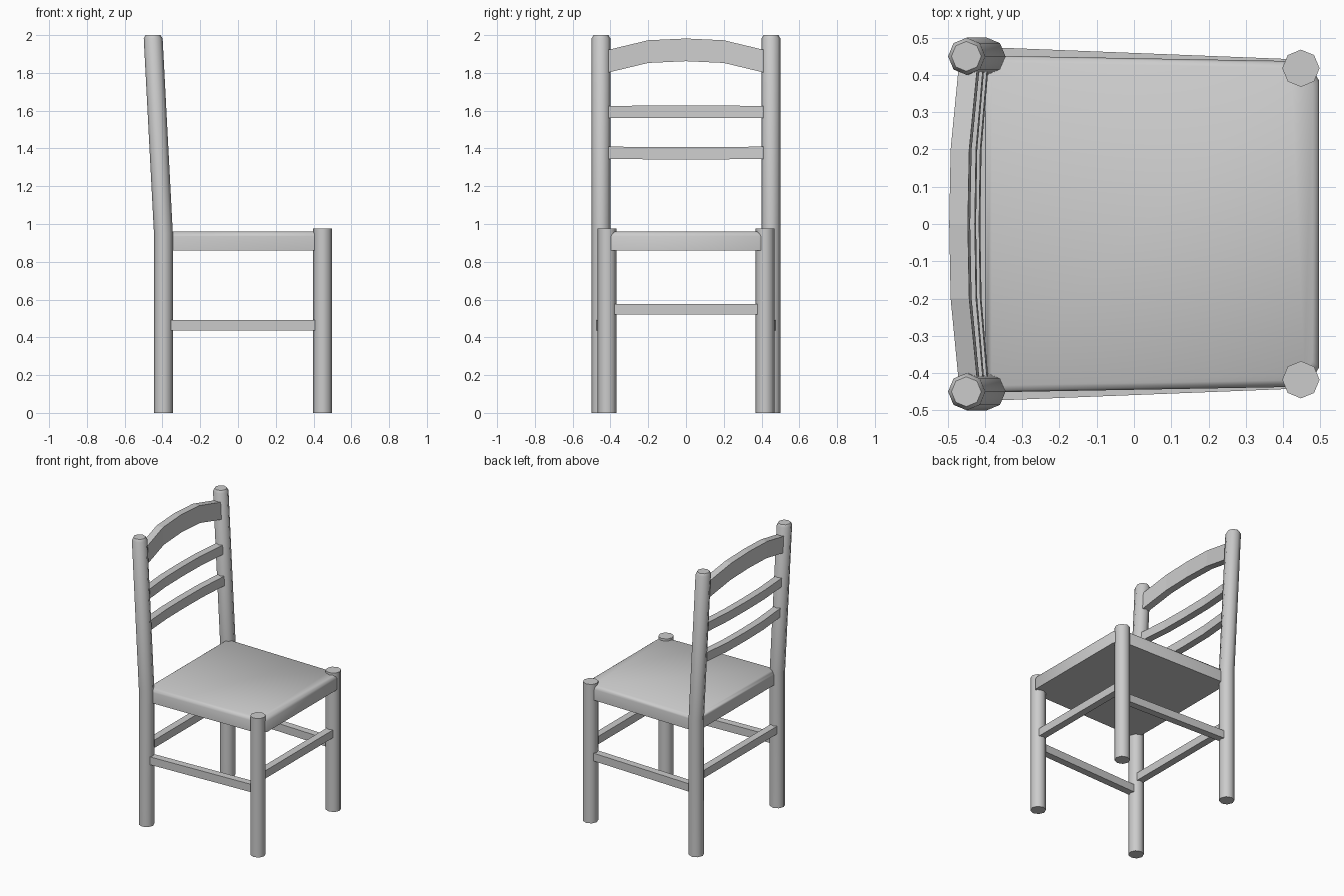
import bpy, bmesh, math
from mathutils import Vector

cube = bpy.data.objects.get("Cube")
if cube:
    bpy.data.objects.remove(cube, do_unlink=True)

grey = bpy.data.materials.new("plain grey")
grey.use_nodes = True
COLOUR = (0.6, 0.6, 0.6, 1)
grey.diffuse_color = COLOUR
grey.node_tree.nodes["Principled BSDF"].inputs["Base Color"].default_value = COLOUR

BACK_X, FRONT_X, BEND_Z, LEG_R = -0.395, 0.448, 0.95, 0.05
BACK_Y, FRONT_Y = 0.45, 0.418


def post_x(z):
    """Centre line of the back posts, leaning back above the seat."""
    return BACK_X - 0.055 * max(0, z - BEND_Z) / (2 - BEND_Z)


def loft(name, sections, smooth_angle=None):
    """Skin a row of matching closed sections and cap both ends."""
    bm = bmesh.new()
    rings = [[bm.verts.new(p) for p in s] for s in sections]
    n = len(rings[0])
    for a, b in zip(rings, rings[1:]):
        for i in range(n):
            j = (i + 1) % n
            bm.faces.new((a[i], a[j], b[j], b[i]))
    bm.faces.new(rings[0])
    bm.faces.new(rings[-1])
    bmesh.ops.recalc_face_normals(bm, faces=bm.faces)
    mesh = bpy.data.meshes.new(name)
    bm.to_mesh(mesh)
    bm.free()
    mesh.materials.append(grey)
    obj = bpy.data.objects.new(name, mesh)
    bpy.context.collection.objects.link(obj)
    if smooth_angle:
        bpy.ops.object.select_all(action='DESELECT')
        obj.select_set(True)
        bpy.context.view_layer.objects.active = obj
        bpy.ops.object.shade_smooth_by_angle(angle=math.radians(smooth_angle))
    return obj


def octagon(x, y, z, r):
    return [(x + r * math.cos(i * math.pi / 4), y + r * math.sin(i * math.pi / 4), z)
            for i in range(8)]


def rail(name, start, end, width, height):
    """Straight square-cut bar between two points."""
    start, end = Vector(start), Vector(end)
    side = (end - start).cross(Vector((0, 0, 1))).normalized() * width / 2
    up = Vector((0, 0, height / 2))
    corners = (side + up, side - up, -side - up, -side + up)
    return loft(name, [[p + c for c in corners] for p in (start, end)])


def slat(name, low, high, rise):
    """Bowed backrest slat that follows the lean of the posts."""
    sections = []
    for y, bow in ((-0.42, 0), (-0.2, 0.85), (0, 1), (0.2, 0.85), (0.42, 0)):
        ring = []
        for z, dx in ((low, -0.025), (low, 0.025), (high, 0.025), (high, -0.025)):
            z += rise * bow
            ring.append((post_x(z) - 0.022 * bow + dx, y, z))
        sections.append(ring)
    return loft(name, sections)


# Legs and side rails, one of each per side
for side, s in (("left", 1), ("right", -1)):
    loft(side + "_back_post",
         [octagon(post_x(z), s * BACK_Y, z, r)
          for z, r in ((0, LEG_R), (BEND_Z, LEG_R), (1.982, LEG_R), (2, 0.04))], 50)
    loft(side + "_front_leg",
         [octagon(FRONT_X, s * FRONT_Y, z, LEG_R) for z in (0, 0.975)], 50)
    rail(side + "_side_rail", (BACK_X + 0.04, s * (BACK_Y - 0.002), 0.463),
         (FRONT_X - 0.04, s * FRONT_Y, 0.463), 0.05, 0.055)

# Cross rails
rail("front_rail", (FRONT_X, -0.378, 0.548), (FRONT_X, 0.378, 0.548), 0.05, 0.055)
rail("back_rail", (BACK_X, -0.41, 0.548), (BACK_X, 0.41, 0.548), 0.05, 0.055)

# Seat pad with clipped front corners and a rounded top edge
half = [(-0.4, 0.452), (0.44, 0.437), (0.475, 0.42), (0.497, 0.385)]
outline = half + [(x, -y) for x, y in reversed(half)]


def seat_ring(inset, z):
    return [(x - math.copysign(inset, x), y - math.copysign(inset, y), z) for x, y in outline]


loft("seat", [seat_ring(i, z) for i, z in
              ((0, 0.86), (0, 0.935), (0.005, 0.95), (0.018, 0.96))], 60)

# Backrest
slat("lower_slat", 1.345, 1.41, -0.003)
slat("middle_slat", 1.56, 1.625, 0.002)
slat("top_rail", 1.80, 1.92, 0.062)
